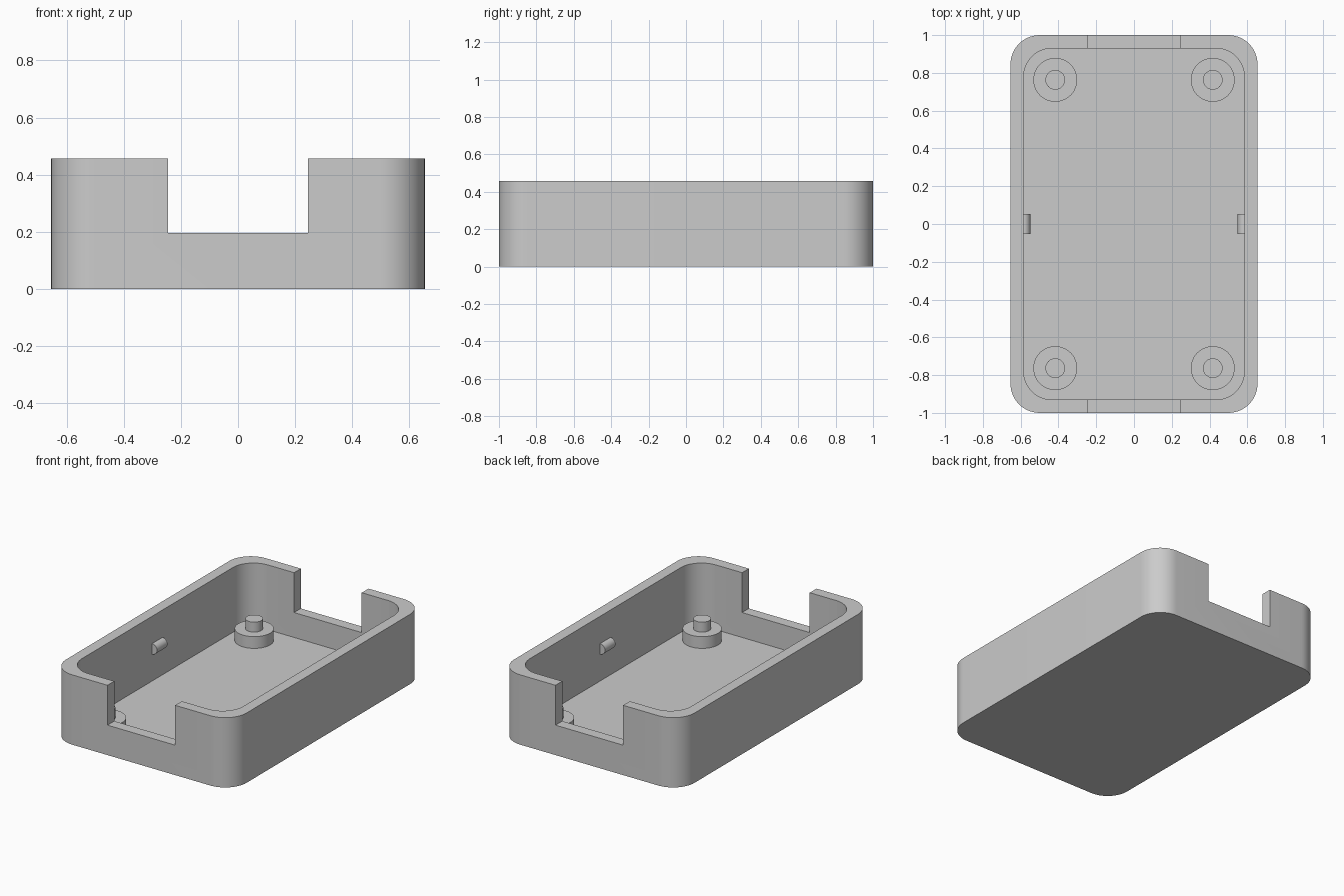
import bpy, bmesh, math

if "Cube" in bpy.data.objects:
    bpy.data.objects.remove(bpy.data.objects["Cube"])

HX, HY, H = 0.654, 1.0, 0.457      # outer half sizes and height
WALL, FLOOR = 0.07, 0.033          # wall and floor thickness

grey = bpy.data.materials.new("plain grey")
grey.diffuse_color = (0.6, 0.6, 0.6, 1)
grey.use_nodes = True
grey.node_tree.nodes["Principled BSDF"].inputs["Base Color"].default_value = grey.diffuse_color


def prism(name, profile, depth, place):
    """Extrude a closed 2D profile; place(u, v, w) maps it to 3D."""
    bm = bmesh.new()
    rings = [[bm.verts.new(place(u, v, w)) for u, v in profile] for w in (0, depth)]
    n = len(profile)
    bm.faces.new(rings[0])
    bm.faces.new(rings[1])
    for i in range(n):
        j = (i + 1) % n
        bm.faces.new((rings[0][i], rings[0][j], rings[1][j], rings[1][i]))
    bmesh.ops.recalc_face_normals(bm, faces=bm.faces)
    mesh = bpy.data.meshes.new(name)
    bm.to_mesh(mesh)
    bm.free()
    mesh.materials.append(grey)
    ob = bpy.data.objects.new(name, mesh)
    bpy.context.collection.objects.link(ob)
    return ob


def arc(cx, cy, r, a0, a1, n):
    return [(cx + r * math.cos(math.radians(a0 + (a1 - a0) * i / n)),
             cy + r * math.sin(math.radians(a0 + (a1 - a0) * i / n))) for i in range(n + 1)]


def rounded_rect(hx, hy, r):
    pts = []
    for k, (sx, sy) in enumerate(((1, 1), (-1, 1), (-1, -1), (1, -1))):
        pts += arc(sx * (hx - r), sy * (hy - r), r, 90 * k, 90 * k + 90, 14)
    return pts


def smooth(ob):
    bpy.ops.object.select_all(action='DESELECT')
    ob.select_set(True)
    bpy.context.view_layer.objects.active = ob
    bpy.ops.object.shade_smooth_by_angle(angle=math.radians(30))


def upright(z0, x=0, y=0):
    return lambda u, v, w: (x + u, y + v, z0 + w)


# tray body: solid block, hollowed out and notched at both ends
tray = prism("tray", rounded_rect(HX, HY, 0.155), H, upright(0))
cavity = prism("cavity_cutter", rounded_rect(HX - WALL, HY - WALL, 0.15), 1, upright(FLOOR))
notch = prism("notch_cutter", [(-0.245, -1.2), (0.245, -1.2), (0.245, 1.2), (-0.245, 1.2)],
              1, upright(0.196))
bpy.context.view_layer.objects.active = tray
for cutter in (cavity, notch):
    cutter.hide_render = True
    mod = tray.modifiers.new(cutter.name, 'BOOLEAN')
    mod.operation = 'DIFFERENCE'
    mod.solver = 'EXACT'
    mod.object = cutter
    bpy.ops.object.modifier_apply(modifier=mod.name)
    bpy.data.objects.remove(cutter)
smooth(tray)

# stepped board supports in the four corners
for sx in (-1, 1):
    for sy in (-1, 1):
        x, y = 0.417 * sx, 0.763 * sy
        smooth(prism("support_post", arc(0, 0, 0.116, 0, 352.5, 47), 0.11 - FLOOR + 0.005,
                     upright(FLOOR - 0.005, x, y)))
        smooth(prism("support_pin", arc(0, 0, 0.052, 0, 348.75, 31), 0.07,
                     upright(0.105, x, y)))

# small half-round snap bumps on the long walls
for s in (-1, 1):
    profile = arc(0, 0, 0.035, -90, 90, 16) + [(-0.01, 0.035), (-0.01, -0.035)]
    smooth(prism("snap_bump", profile, 0.108,
                 lambda u, v, w, s=s: (s * (HX - WALL - u), w - 0.054, 0.243 + v)))
